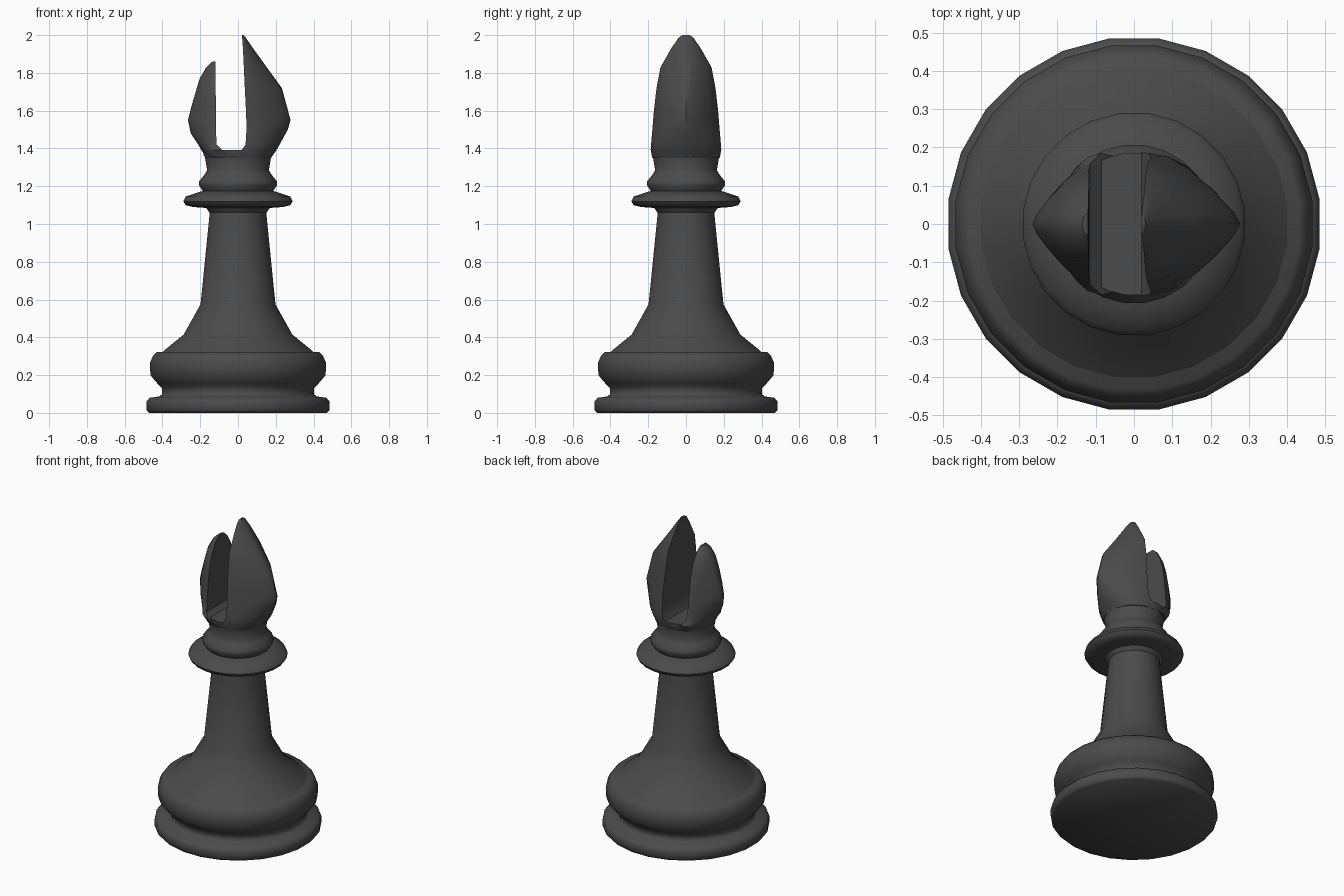
import bpy, bmesh, math

SIDES = 24


def loft(name, rings, angle):
    """Skin a stack of equal-length point rings, cap both ends, and shade."""
    bm = bmesh.new()
    loops = [[bm.verts.new(p) for p in ring] for ring in rings]
    n = len(loops[0])
    for a, b in zip(loops, loops[1:]):
        for i in range(n):
            j = (i + 1) % n
            bm.faces.new((a[i], a[j], b[j], b[i]))
    bm.faces.new(loops[0][::-1])
    bm.faces.new(loops[-1])
    bmesh.ops.recalc_face_normals(bm, faces=bm.faces)
    mesh = bpy.data.meshes.new(name)
    bm.to_mesh(mesh)
    bm.free()
    obj = bpy.data.objects.new(name, mesh)
    bpy.context.collection.objects.link(obj)
    bpy.ops.object.select_all(action='DESELECT')
    obj.select_set(True)
    bpy.context.view_layer.objects.active = obj
    bpy.ops.object.shade_smooth_by_angle(angle=math.radians(angle))
    return obj


def lathe(name, profile):
    """Turn a (radius, z) profile with a half-step offset around z."""
    angles = [math.tau * (i + 0.5) / SIDES for i in range(SIDES)]
    return loft(name, [[(r * math.cos(a), r * math.sin(a), z) for a in angles]
                       for r, z in profile], 50)


def prong(name, sections, steps=10):
    """Half-superellipse sections: z, inner x, outer x, half width, roundness."""
    rings = []
    for z, xi, xo, w, n in sections:
        ring = []
        for i in range(steps + 1):
            t = math.pi * (i / steps - 0.5)
            u = abs(math.cos(t)) ** (2 / n) if 0 < i < steps else 0
            v = math.copysign(abs(math.sin(t)) ** (2 / n), t)
            ring.append((xi + (xo - xi) * u, w * v, z))
        rings.append(ring)
    return loft(name, rings, 40)


# Turned base: foot, waist and wide bulge
lathe("base", [(0.475, 0), (0.489, 0.015), (0.489, 0.06), (0.472, 0.08),
               (0.42, 0.087), (0.405, 0.10), (0.405, 0.13), (0.43, 0.155),
               (0.468, 0.20), (0.47, 0.265), (0.455, 0.30), (0.435, 0.322)])

# Flared stem
lathe("stem", [(0.41, 0.315), (0.395, 0.33), (0.29, 0.415), (0.20, 0.575),
               (0.152, 1.05), (0.152, 1.09)])

# Collar rings and neck
lathe("collar", [(0.152, 1.06), (0.17, 1.085), (0.24, 1.09), (0.28, 1.10),
                 (0.292, 1.12), (0.28, 1.145), (0.22, 1.165), (0.188, 1.175),
                 (0.208, 1.205), (0.208, 1.225), (0.18, 1.26),
                 (0.165, 1.285), (0.176, 1.35), (0.16, 1.352)])

# Floor of the slot in the head
lathe("head_base", [(0.172, 1.345), (0.184, 1.365), (0.187, 1.393)])

# Two pointed halves of the split head
prong("tall_prong", [
    (1.35, 0.00, 0.175, 0.178, 2.2), (1.393, 0.02, 0.205, 0.187, 2.0),
    (1.42, 0.04, 0.22, 0.185, 1.9), (1.50, 0.045, 0.264, 0.178, 1.5),
    (1.55, 0.044, 0.278, 0.174, 1.35), (1.60, 0.042, 0.265, 0.17, 1.35),
    (1.72, 0.036, 0.232, 0.156, 1.4), (1.83, 0.031, 0.152, 0.135, 1.4),
    (1.93, 0.026, 0.08, 0.078, 1.5), (1.985, 0.022, 0.042, 0.04, 1.7),
    (2.0, 0.02, 0.03, 0.02, 2.0)])
prong("short_prong", [
    (1.35, -0.04, -0.165, 0.175, 2.2), (1.393, -0.085, -0.195, 0.185, 2.0),
    (1.42, -0.113, -0.21, 0.16, 1.8), (1.48, -0.116, -0.25, 0.15, 1.5),
    (1.55, -0.117, -0.265, 0.142, 1.35), (1.61, -0.117, -0.25, 0.136, 1.4),
    (1.70, -0.118, -0.224, 0.12, 1.5), (1.77, -0.118, -0.203, 0.096, 1.6),
    (1.83, -0.119, -0.168, 0.062, 1.8), (1.86, -0.12, -0.135, 0.028, 2.0)])

# Dark finish shared by every part
mat = bpy.data.materials.new("dark_finish")
mat.diffuse_color = (0.07, 0.07, 0.07, 1)
for obj in bpy.data.objects:
    obj.data.materials.append(mat)
